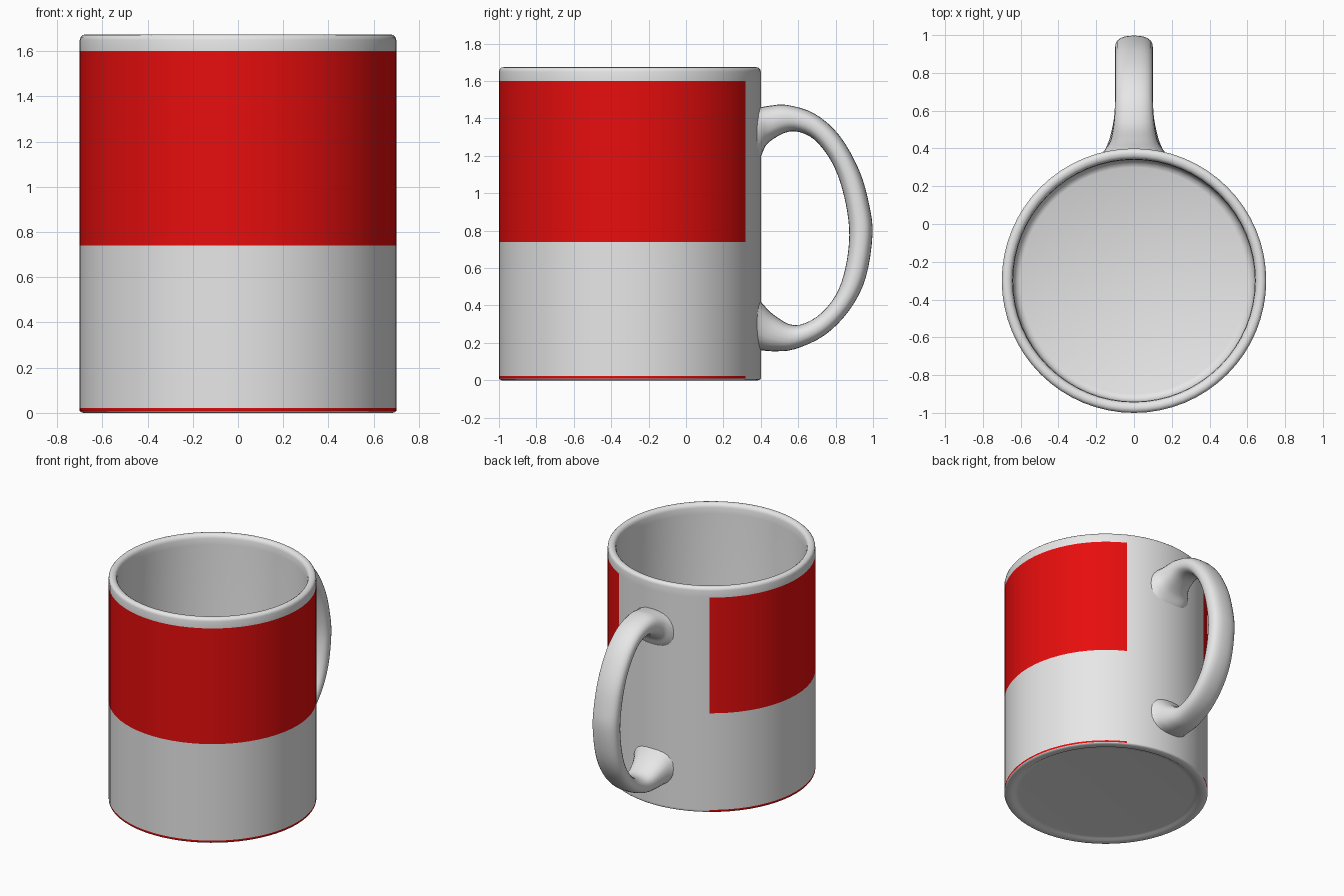
import bpy, bmesh, math
from mathutils import Vector

if "Cube" in bpy.data.objects:
    bpy.data.objects.remove(bpy.data.objects["Cube"])

CY = -0.30      # mug axis
SEG = 64


def material(name, rgb):
    m = bpy.data.materials.new(name)
    m.diffuse_color = (*rgb, 1)
    m.use_nodes = True
    m.node_tree.nodes["Principled BSDF"].inputs["Base Color"].default_value = m.diffuse_color
    return m


white = material("white_glaze", (0.8, 0.8, 0.8))
red = material("red_glaze", (0.8, 0.004, 0.004))


def finish(bm, name, mats):
    bmesh.ops.recalc_face_normals(bm, faces=bm.faces)
    me = bpy.data.meshes.new(name)
    bm.to_mesh(me)
    bm.free()
    for m in mats:
        me.materials.append(m)
    ob = bpy.data.objects.new(name, me)
    bpy.context.collection.objects.link(ob)
    bpy.ops.object.select_all(action='DESELECT')
    ob.select_set(True)
    bpy.context.view_layer.objects.active = ob
    bpy.ops.object.shade_smooth_by_angle(angle=math.radians(40))
    return ob


def bridge(bm, a, b):
    n = len(a)
    return [bm.faces.new((a[i], a[(i + 1) % n], b[(i + 1) % n], b[i])) for i in range(n)]


# Cup: revolved profile (radius, height) from underside centre to inner floor
profile = [(0.60, 0.012), (0.63, 0.010), (0.645, 0.0), (0.685, 0.0), (0.697, 0.005),
           (0.70, 0.009), (0.70, 0.022), (0.70, 0.74), (0.70, 1.60), (0.70, 1.65),
           (0.697, 1.662), (0.688, 1.671), (0.675, 1.674), (0.660, 1.671),
           (0.648, 1.662), (0.643, 1.645), (0.640, 1.60), (0.640, 0.13),
           (0.635, 0.10), (0.622, 0.08), (0.60, 0.07)]
bm = bmesh.new()
rings = []
for r, z in profile:
    rings.append([bm.verts.new((r * math.sin(2 * math.pi * i / SEG),
                                CY + r * math.cos(2 * math.pi * i / SEG), z))
                  for i in range(SEG)])
for k in range(len(rings) - 1):
    for i, f in enumerate(bridge(bm, rings[k], rings[k + 1])):
        # printed band and foot line, leaving a gap behind the handle
        if k in (5, 7) and 5 <= i < SEG - 6:
            f.material_index = 1
bm.faces.new(rings[0])
bm.faces.new(rings[-1])
finish(bm, "cup", [white, red])

# Handle stations: outer y, z, inner y, z, half width
stations = [(.36, 1.455, .36, 1.15, .18), (.40, 1.46, .40, 1.197, .15),
            (.45, 1.468, .44, 1.27, .124), (.54, 1.472, .553, 1.33, .106),
            (.686, 1.426, .66, 1.305, .10), (.82, 1.309, .745, 1.22, .10),
            (.927, 1.12, .81, 1.10, .10), (.98, .935, .855, .94, .10),
            (.997, .775, .873, .775, .10), (.96, .545, .852, .60, .10),
            (.873, .374, .80, .454, .10), (.74, .24, .70, .34, .10),
            (.58, .166, .58, .294, .104), (.47, .155, .473, .347, .124),
            (.40, .16, .40, .42, .15), (.36, .16, .36, .47, .18)]
pts = [Vector(s) for s in stations]


def smooth_path(p, steps):
    # Catmull-Rom interpolation through the stations
    out = []
    for i in range(len(p) - 1):
        a, b, c, d = p[max(i - 1, 0)], p[i], p[i + 1], p[min(i + 2, len(p) - 1)]
        for s in range(steps):
            t = s / steps
            out.append(0.5 * (2 * b + (c - a) * t + (2 * a - 5 * b + 4 * c - d) * t * t
                              + (3 * b - a - 3 * c + d) * t ** 3))
    return out + [p[-1]]


def rounded(v):
    return math.copysign(abs(v) ** 0.82, v)


bm = bmesh.new()
loops = []
for oy, oz, iy, iz, w in smooth_path(pts, 4):
    loop = []
    for j in range(24):
        a = 2 * math.pi * j / 24
        h = rounded(math.cos(a)) / 2
        loop.append(bm.verts.new((w * rounded(math.sin(a)),
                                  (oy + iy) / 2 + (oy - iy) * h,
                                  (oz + iz) / 2 + (oz - iz) * h)))
    loops.append(loop)
for a, b in zip(loops, loops[1:]):
    bridge(bm, a, b)
bm.faces.new(loops[0])
bm.faces.new(loops[-1])
finish(bm, "handle", [white])
